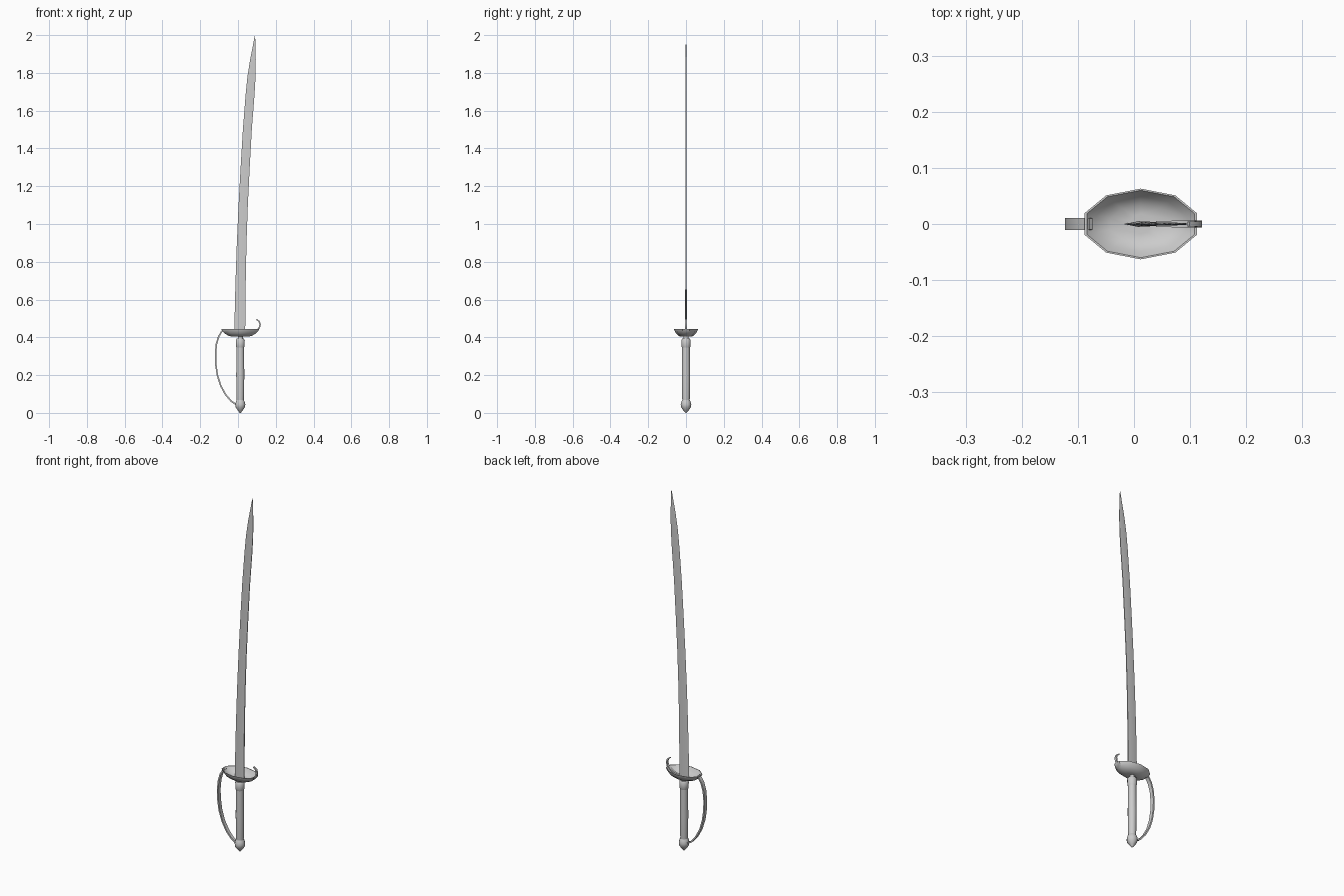
import bpy, bmesh
from math import cos, sin, pi, radians
from mathutils import Vector

if "Cube" in bpy.data.objects:
    bpy.data.objects.remove(bpy.data.objects["Cube"])

CX = 0.012  # axis of the hilt


def finish(name, bm, angle=40):
    bmesh.ops.remove_doubles(bm, verts=bm.verts, dist=1e-5)
    bmesh.ops.recalc_face_normals(bm, faces=bm.faces)
    me = bpy.data.meshes.new(name)
    bm.to_mesh(me)
    bm.free()
    ob = bpy.data.objects.new(name, me)
    bpy.context.collection.objects.link(ob)
    bpy.ops.object.select_all(action='DESELECT')
    ob.select_set(True)
    bpy.context.view_layer.objects.active = ob
    bpy.ops.object.shade_smooth_by_angle(angle=radians(angle))
    return ob


def loft(name, rings, angle=40):
    """Skin a list of equal-length closed rings and cap both ends."""
    bm = bmesh.new()
    vs = [[bm.verts.new(p) for p in r] for r in rings]
    n = len(vs[0])
    for a, b in zip(vs, vs[1:]):
        for i in range(n):
            j = (i + 1) % n
            bm.faces.new((a[i], a[j], b[j], b[i]))
    bm.faces.new(vs[0])
    bm.faces.new(vs[-1])
    return finish(name, bm, angle)


def turned(name, profile, n=10, angle=40):
    """Elliptical lathe; profile rows are (rx, ry, z)."""
    rings = [[(CX + rx * cos(2 * pi * (i + .5) / n), ry * sin(2 * pi * (i + .5) / n), z)
              for i in range(n)] for rx, ry, z in profile]
    return loft(name, rings, angle)


def strap(name, path):
    """Flat bar along an xz path; rows are (x, z, half width, half thickness)."""
    rings = []
    for i, (x, z, w, t) in enumerate(path):
        a, b = path[max(i - 1, 0)], path[min(i + 1, len(path) - 1)]
        d = Vector((b[0] - a[0], b[1] - a[1])).normalized()
        nx, nz = -d.y * t, d.x * t
        rings.append([(x + nx, -w, z + nz), (x + nx, w, z + nz),
                      (x - nx, w, z - nz), (x - nx, -w, z - nz)])
    return loft(name, rings)


# Blade: sharp left edge, thicker spine on the right, curved towards the tip
rows = [(-.019, .038, .405, .005), (-.017, .039, .55, .005), (-.013, .041, .70, .0035),
        (-.006, .045, .90, .0033), (.003, .052, 1.10, .003), (.014, .062, 1.30, .003),
        (.026, .073, 1.50, .0028), (.040, .087, 1.68, .0025), (.050, .093, 1.78, .0025),
        (.064, .094, 1.87, .002), (.078, .093, 1.94, .0015), (.0895, .0905, 2.0, .0005)]
loft("blade", [[(l, 0, z), (l + .45 * (r - l), -t, z), (r, -.7 * t, z),
                (r, .7 * t, z), (l + .45 * (r - l), t, z)] for l, r, z, t in rows], 25)

# Guard: hollow ten-sided oval bowl
turned("guard_bowl", [(.020, .018, .404), (.060, .036, .406), (.087, .052, .420),
                      (.103, .062, .438), (.105, .063, .444), (.101, .060, .444),
                      (.084, .049, .426), (.056, .034, .412), (.020, .018, .410)])

# Grip, collar and pommel
turned("grip", [(r, r, z) for r, z in [(.019, .06), (.021, .09), (.0225, .20), (.021, .345)]])
turned("collar", [(r, r, z) for r, z in [(.021, .345), (.0245, .357), (.025, .385), (.020, .393)]])
turned("neck", [(.014, .014, .390), (.014, .014, .408)])
turned("pommel", [(r, r, z) for r, z in [(.003, 0), (.014, .013), (.026, .030), (.028, .045),
                                        (.024, .060), (.019, .070)]])

# Knuckle bow from the bowl rim down to the pommel
strap("knuckle_bow", [(-.076, .442, .010, .004), (-.088, .428, .011, .004),
                      (-.102, .405, .011, .004), (-.114, .365, .011, .004),
                      (-.119, .315, .011, .004), (-.118, .260, .011, .004),
                      (-.109, .200, .011, .004), (-.092, .145, .010, .004),
                      (-.066, .097, .010, .004), (-.036, .062, .009, .004),
                      (-.006, .042, .008, .004)])

# Curled finger hook at the other end of the bowl
strap("guard_hook", [(.040, .412, .005, .003), (.075, .420, .006, .004), (.100, .435, .006, .004),
                     (.113, .450, .006, .004), (.117, .468, .006, .004),
                     (.112, .484, .005, .004), (.097, .496, .004, .003)])
